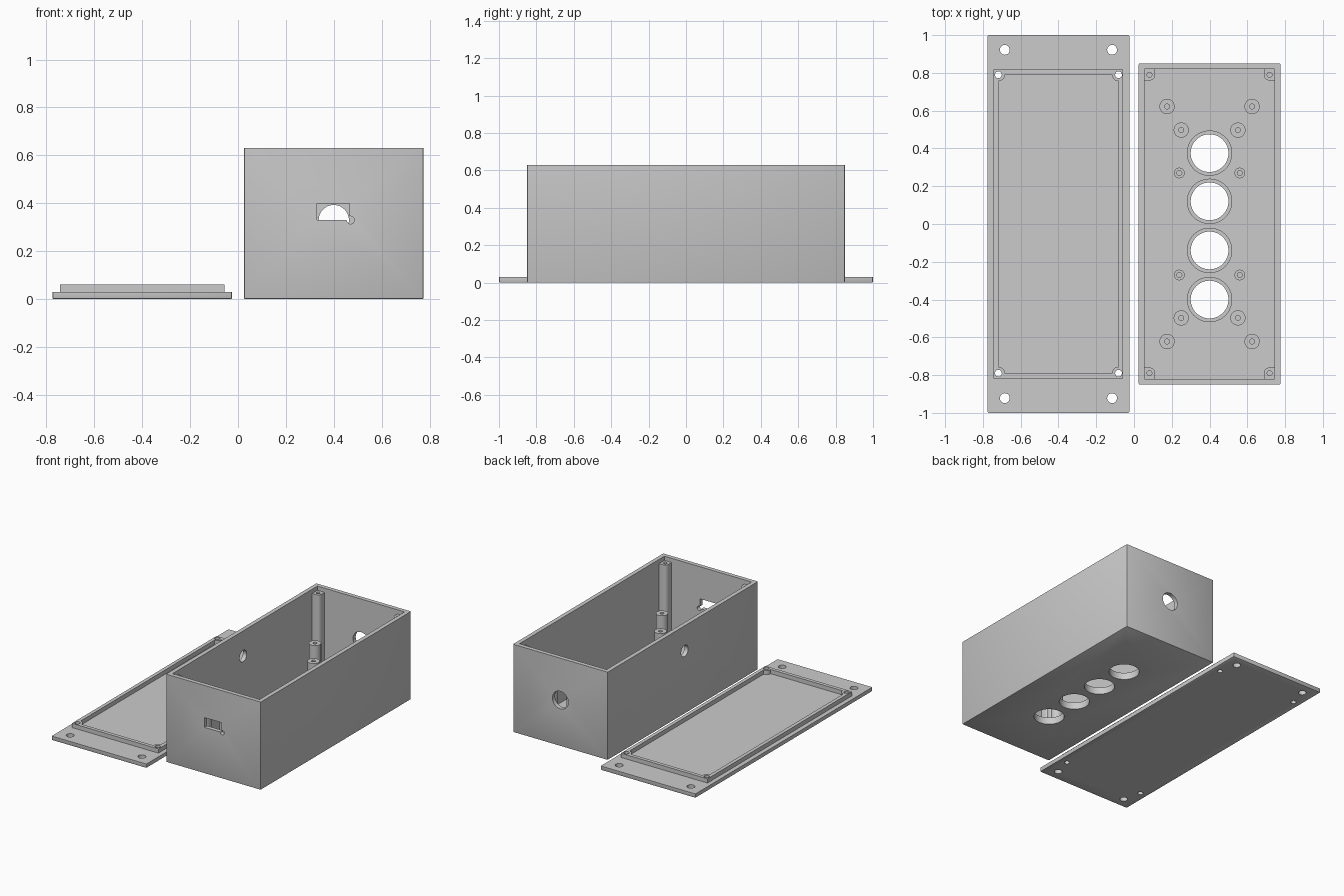
import bpy
import bmesh
import math
from mathutils import Matrix, Vector

if "Cube" in bpy.data.objects:
    bpy.data.objects.remove(bpy.data.objects["Cube"])

grey = bpy.data.materials.new("plain grey")
grey.use_nodes = True
grey.diffuse_color = (0.6, 0.6, 0.6, 1)
grey.node_tree.nodes["Principled BSDF"].inputs["Base Color"].default_value = (0.6, 0.6, 0.6, 1)

SIGNS = (-1, 1)
WALL = 0.03
BOX_X, LID_X = 0.4, -0.4
BOX_W, BOX_L, BOX_H = 0.75, 1.7, 0.63
SCREW_X, SCREW_Y = 0.318, 0.79


def finish(name, bm):
    bmesh.ops.recalc_face_normals(bm, faces=bm.faces)
    mesh = bpy.data.meshes.new(name)
    bm.to_mesh(mesh)
    bm.free()
    mesh.materials.append(grey)
    obj = bpy.data.objects.new(name, mesh)
    bpy.context.collection.objects.link(obj)
    return obj


def activate(obj):
    bpy.ops.object.select_all(action='DESELECT')
    obj.select_set(True)
    bpy.context.view_layer.objects.active = obj


def block(name, low, high, bevel=0, segments=2, pick=None):
    """Box between two corners, with the picked edges rounded."""
    low, high = Vector(low), Vector(high)
    bm = bmesh.new()
    bmesh.ops.create_cube(bm, size=1)
    for v in bm.verts:
        v.co = (low + high) / 2 + v.co * (high - low)
    if bevel:
        edges = [e for e in bm.edges if pick((e.verts[0].co + e.verts[1].co) / 2)]
        bmesh.ops.bevel(bm, geom=edges, offset=bevel, segments=segments,
                        affect='EDGES', profile=0.5)
    return finish(name, bm)


def rod(name, centre, radius, length, axis='Z'):
    bm = bmesh.new()
    turn = {'X': Matrix.Rotation(math.pi / 2, 4, 'Y'),
            'Y': Matrix.Rotation(math.pi / 2, 4, 'X'),
            'Z': Matrix.Identity(4)}[axis]
    bmesh.ops.create_cone(bm, cap_ends=True, segments=48, radius1=radius, radius2=radius,
                          depth=length, matrix=Matrix.Translation(centre) @ turn)
    return finish(name, bm)


def cut(obj, cutter):
    """Subtract the cutter and discard it."""
    cutter.hide_render = True
    mod = obj.modifiers.new("cut", 'BOOLEAN')
    mod.operation = 'DIFFERENCE'
    mod.solver = 'EXACT'
    mod.object = cutter
    activate(obj)
    bpy.ops.object.modifier_apply(modifier=mod.name)
    bpy.data.objects.remove(cutter)


def drill(obj, x, y, z, radius, length, axis='Z'):
    cut(obj, rod("drill", (x, y, z), radius, length, axis))


def smooth(obj):
    activate(obj)
    bpy.ops.object.shade_smooth_by_angle(angle=math.radians(30))


def outer_edges(cx, height):
    # Everything except the top rim
    return lambda mid: mid.z < height - 0.001


# Open box shell
half = BOX_W / 2
shell = block("box_shell", (BOX_X - half, -BOX_L / 2, 0), (BOX_X + half, BOX_L / 2, BOX_H),
              0.006, 2, outer_edges(BOX_X, BOX_H))
inner_x, inner_y = half - WALL, BOX_L / 2 - WALL
cut(shell, block("cavity", (BOX_X - inner_x, -inner_y, WALL), (BOX_X + inner_x, inner_y, 1)))

# Four large floor openings with raised collars
for i, y in enumerate((-0.4, -0.14, 0.12, 0.375)):
    drill(shell, BOX_X, y, 0, 0.1, 0.2)
    collar = rod(f"floor_collar_{i + 1}", (BOX_X, y, 0.04), 0.12, 0.02)
    drill(collar, BOX_X, y, 0.04, 0.1, 0.2)
    smooth(collar)

# Wall openings: cable hole at the back, socket slot in front, side hole
drill(shell, BOX_X, BOX_L / 2, 0.33, 0.063, 0.2, 'Y')
drill(shell, BOX_X - half, -0.02, 0.45, 0.04, 0.2, 'X')
cut(shell, block("slot", (0.33, -1, 0.33), (0.465, -0.75, 0.4)))
drill(shell, 0.47, -BOX_L / 2, 0.33, 0.016, 0.2, 'Y')
smooth(shell)

# Corner screw posts, rounded on the inward edge
for sx in SIGNS:
    for sy in SIGNS:
        px, py = BOX_X + sx * (SCREW_X - 0.03), sy * (SCREW_Y - 0.03)
        wx, wy = BOX_X + sx * (inner_x + 0.01), sy * (inner_y + 0.01)
        post = block("corner_post", (min(px, wx), min(py, wy), 0.02),
                     (max(px, wx), max(py, wy), 0.6), 0.028, 8,
                     lambda m: abs(m.x - px) < 0.001 and abs(m.y - py) < 0.001)
        drill(post, BOX_X + sx * SCREW_X, sy * SCREW_Y, 0.6, 0.013, 0.3)
        smooth(post)

# Circuit board standoffs: offset, distance along, radius, top
for name, dx, y, radius, top in (("tall_standoff", 0.225, 0.622, 0.04, 0.33),
                                 ("middle_standoff", 0.15, 0.497, 0.04, 0.27),
                                 ("small_standoff", 0.16, 0.27, 0.028, 0.09)):
    for sx in SIGNS:
        for sy in SIGNS:
            x = BOX_X + sx * dx
            peg = rod(name, (x, sy * y, (top + 0.02) / 2), radius, top - 0.02)
            drill(peg, x, sy * y, top, 0.013, 0.1)
            smooth(peg)

# Lid plate with mounting holes
lid = block("lid_plate", (LID_X - half, -1, 0), (LID_X + half, 1, WALL),
            0.006, 2, outer_edges(LID_X, WALL))
# Raised locating lip, widened round the screw holes
lip_x, lip_y = 0.343, 0.818
lip = block("lid_lip", (LID_X - lip_x, -lip_y, WALL), (LID_X + lip_x, lip_y, 0.06))
pocket = block("pocket", (LID_X - lip_x + 0.026, -lip_y + 0.026, 0),
               (LID_X + lip_x - 0.026, lip_y - 0.026, 0.1))
for sx in SIGNS:
    for sy in SIGNS:
        drill(pocket, LID_X + sx * SCREW_X, sy * SCREW_Y, 0.05, 0.034, 0.3)
cut(lip, pocket)
for sx in SIGNS:
    for sy in SIGNS:
        drill(lid, LID_X + sx * 0.284, sy * 0.922, 0, 0.026, 0.2)
        for part in (lid, lip):
            drill(part, LID_X + sx * SCREW_X, sy * SCREW_Y, 0, 0.018, 0.3)
smooth(lid)
smooth(lip)
